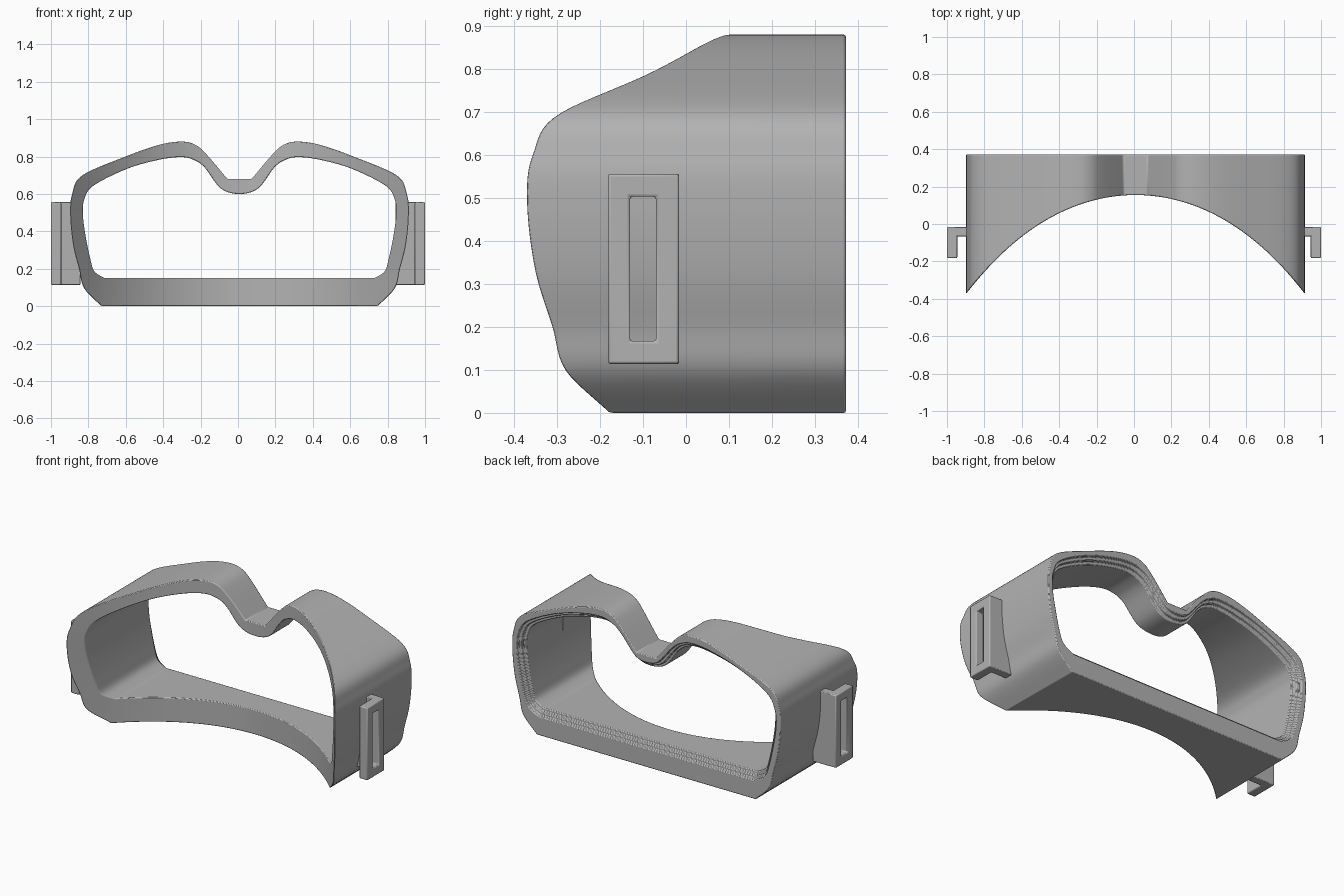
import bpy, bmesh, math
from mathutils import Vector

cube = bpy.data.objects.get("Cube")
if cube:
    bpy.data.objects.remove(cube, do_unlink=True)

grey = bpy.data.materials.new("matte grey")
grey.use_nodes = True
color = (0.45, 0.45, 0.45, 1)
grey.diffuse_color = color
grey.node_tree.nodes["Principled BSDF"].inputs["Base Color"].default_value = color

CENTRE_X = 0.008
BACK = 0.372


def finish(name, bm, bevel):
    """Turn a bmesh into a softly bevelled, smooth shaded object."""
    bmesh.ops.recalc_face_normals(bm, faces=bm.faces)
    mesh = bpy.data.meshes.new(name)
    bm.to_mesh(mesh)
    bm.free()
    mesh.materials.append(grey)
    obj = bpy.data.objects.new(name, mesh)
    bpy.context.collection.objects.link(obj)
    mod = obj.modifiers.new("soft edges", 'BEVEL')
    mod.width = bevel
    mod.segments = 2
    mod.limit_method = 'ANGLE'
    mod.angle_limit = math.radians(38)
    bpy.ops.object.select_all(action='DESELECT')
    obj.select_set(True)
    bpy.context.view_layer.objects.active = obj
    bpy.ops.object.shade_smooth_by_angle(angle=math.radians(32))
    return obj


def ring_solid(name, rings, bevel):
    """Join closed rings of points one after another, the last to the first."""
    bm = bmesh.new()
    loops = [[bm.verts.new(p) for p in ring] for ring in rings]
    for k, a in enumerate(loops):
        b = loops[(k + 1) % len(loops)]
        for i in range(len(a)):
            j = (i + 1) % len(a)
            bm.faces.new((a[i], a[j], b[j], b[i]))
    return finish(name, bm, bevel)


def half_curve(points, corners):
    """Smooth curve through half-profile points, broken at the corners."""
    pts = [Vector(p) for p in points]
    last = len(pts) - 1
    out = []
    for i in range(last):
        a, b = pts[i], pts[i + 1]
        before = a if i in corners else pts[i - 1] if i else Vector((-b.x, b.y))
        after = b if i + 1 in corners else pts[i + 2] if i + 1 < last else Vector((-a.x, a.y))
        steps = 24 if i == 0 else 8
        for s in range(steps):
            t = s / steps
            if i == 0:
                out.append(a.lerp(b, t))
                continue
            m0, m1 = (b - before) / 2, (after - a) / 2
            out.append(a * (2*t**3 - 3*t**2 + 1) + m0 * (t**3 - 2*t**2 + t)
                       + b * (3*t**2 - 2*t**3) + m1 * (t**3 - t**2))
    out.append(pts[-1])
    return out + [Vector((-p.x, p.y)) for p in out[-2:0:-1]]


# Matching outer and inner half profiles, bottom centre to nose centre
outer = half_curve([(0, 0), (.737, 0), (.83, .095), (.858, .2), (.89, .33),
                    (.905, .487), (.895, .6), (.84, .7), (.61, .8), (.44, .86),
                    (.32, .88), (.24, .865), (.175, .81), (.065, .68), (0, .68)],
                   {1, 13})
inner = half_curve([(0, .15), (.72, .15), (.775, .185), (.797, .25), (.822, .37),
                    (.837, .487), (.83, .57), (.78, .645), (.60, .735), (.43, .783),
                    (.31, .797), (.24, .78), (.185, .74), (.10, .63), (0, .60)],
                   {1})


def face_curve(x):
    return .155 - .57 * x**2 - .09 * x**4


def ring(profile, y=None):
    return [(p.x + CENTRE_X, face_curve(p.x) if y is None else y, p.y)
            for p in profile]


def widened(amount):
    return [i + (o - i).normalized() * amount for i, o in zip(inner, outer)]


# Goggle frame with curved front and a stepped lens seat at the back
seat_wide, seat_narrow = widened(.036), widened(.018)
ring_solid("goggle_frame", [
    ring(outer), ring(outer, BACK),
    ring(seat_wide, BACK), ring(seat_wide, BACK - .022),
    ring(seat_narrow, BACK - .022), ring(seat_narrow, BACK - .044),
    ring(inner, BACK - .044), ring(inner)], .007)


def rectangle(x, y0, y1, z0, z1):
    return [(x, y0, z0), (x, y1, z0), (x, y1, z1), (x, y0, z1)]


# Strap clips: a slotted plate on a short arm at each side
for side, sx in (("left", 1), ("right", -1)):
    plate = (-.182, -.016, .114, .556)
    slot = (-.13, -.07, .167, .503)
    ring_solid(side + "_strap_plate", [
        rectangle(sx * .945, *plate), rectangle(sx, *plate),
        rectangle(sx, *slot), rectangle(sx * .945, *slot)], .006)

    bm = bmesh.new()
    ends = [[bm.verts.new(p) for p in rectangle(sx * x, -.066, -.016, .114, .556)]
            for x in (.842, .96)]
    for i in range(4):
        j = (i + 1) % 4
        bm.faces.new((ends[0][i], ends[0][j], ends[1][j], ends[1][i]))
    for end in ends:
        bm.faces.new(end)
    finish(side + "_strap_arm", bm, .004)
